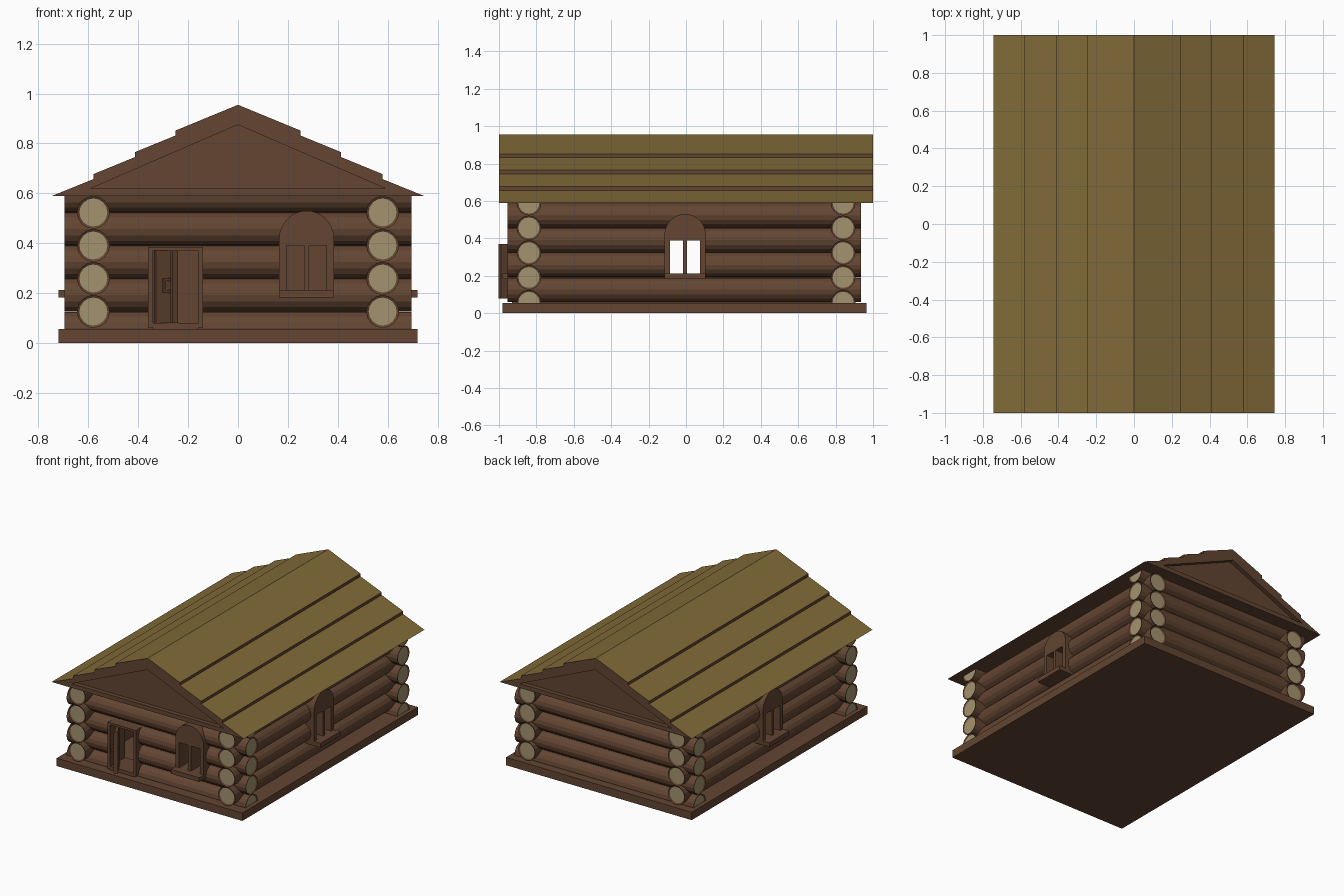
import bpy, bmesh, math
from mathutils import Matrix, Vector

cube = bpy.data.objects.get("Cube")
if cube:
    bpy.data.objects.remove(cube, do_unlink=True)


def material(name, color):
    m = bpy.data.materials.new(name)
    m.use_nodes = True
    m.diffuse_color = (*color, 1)
    m.node_tree.nodes["Principled BSDF"].inputs["Base Color"].default_value = (*color, 1)
    return m


BARK = material("brown timber", (0.125, 0.06, 0.032))
CUT = material("pale cut wood", (0.37, 0.29, 0.155))
ROOF = material("olive roof boards", (0.22, 0.145, 0.04))

GROUND, EAVE = 0.055, 0.59      # top of the plinth, underside of the roof
RADIUS = 0.066
FRONT, SIDE = 0.84, 0.58        # distance of wall log axes from the centre


def finish(name, bm, mats=(BARK,)):
    bmesh.ops.recalc_face_normals(bm, faces=bm.faces)
    mesh = bpy.data.meshes.new(name)
    bm.to_mesh(mesh)
    bm.free()
    for m in mats:
        mesh.materials.append(m)
    ob = bpy.data.objects.new(name, mesh)
    bpy.context.collection.objects.link(ob)
    return ob


def add_box(bm, x, y, z, matrix=Matrix()):
    """Box from (low, high) pairs on each axis."""
    lows, highs = zip(x, y, z)
    lo, hi = Vector(lows), Vector(highs)
    m = matrix @ Matrix.Translation((lo + hi) / 2) @ Matrix.Diagonal((*(hi - lo), 1))
    bmesh.ops.create_cube(bm, size=1, matrix=m)


def add_prism(bm, points, y0, y1, matrix=Matrix()):
    """Extrude an x-z outline along y."""
    face = bm.faces.new([bm.verts.new(matrix @ Vector((x, y0, z))) for x, z in points])
    new = bmesh.ops.extrude_face_region(bm, geom=[face])["geom"]
    move = matrix.to_3x3() @ Vector((0, y1 - y0, 0))
    bmesh.ops.translate(bm, verts=[g for g in new if isinstance(g, bmesh.types.BMVert)], vec=move)


def boxes(name, *parts, matrix=Matrix()):
    bm = bmesh.new()
    for p in parts:
        add_box(bm, *p, matrix)
    return finish(name, bm)


def carve(ob, cutters):
    """Cut openings and bake the result."""
    for c in cutters:
        mod = ob.modifiers.new("opening", 'BOOLEAN')
        mod.operation = 'DIFFERENCE'
        mod.solver = 'EXACT'
        mod.object = c
    graph = bpy.context.evaluated_depsgraph_get()
    mesh = bpy.data.meshes.new_from_object(ob.evaluated_get(graph))
    ob.modifiers.clear()
    ob.data = mesh


def log(name, along, offset, z, start, end):
    """Log with pale recessed ends, trimmed to the wall height."""
    bm = bmesh.new()
    turn = Matrix.Rotation(math.pi / 2, 4, 'Y' if along == 'x' else 'X')
    mid = (start + end) / 2
    place = (mid, offset, z) if along == 'x' else (offset, mid, z)
    bmesh.ops.create_cone(bm, cap_ends=True, segments=16, radius1=RADIUS, radius2=RADIUS,
                          depth=end - start, matrix=Matrix.Translation(place) @ turn)
    bmesh.ops.recalc_face_normals(bm, faces=bm.faces)
    caps = [f for f in bm.faces if len(f.verts) > 4]
    bmesh.ops.inset_individual(bm, faces=caps, thickness=0.01, depth=-0.006)
    for f in caps:
        f.material_index = 1
    for height, up in ((GROUND, -1), (EAVE, 1)):
        if abs(height - z) < RADIUS:
            bmesh.ops.bisect_plane(bm, geom=bm.verts[:] + bm.edges[:] + bm.faces[:],
                                   plane_co=(0, 0, height), plane_no=(0, 0, up), clear_outer=True)
            bmesh.ops.holes_fill(bm, edges=bm.edges[:])
    return finish(name, bm, (BARK, CUT))


# Plinth
boxes("base_slab", ((-0.72, 0.72), (-0.98, 0.965), (0, GROUND)))

# Openings: local frame has x along the wall and -y pointing outward
WINDOWS = {
    "front": (Matrix.Translation((0.275, 0, 0)), FRONT),
    "left": (Matrix.Translation((0, -0.005, 0)) @ Matrix.Rotation(math.pi / 2, 4, 'Z'), SIDE),
    "right": (Matrix.Translation((0, -0.005, 0)) @ Matrix.Rotation(-math.pi / 2, 4, 'Z'), SIDE),
}
cutters = {}
for wall, (m, d) in WINDOWS.items():
    cutters[wall] = [boxes(wall + "_window_cutter",
                           ((-0.1, 0.1), (-d - 0.2, -d + 0.2), (0.195, 0.42)), matrix=m)]
cutters["front"].append(boxes("door_cutter", ((-0.35, -0.15), (-1.05, -0.65), (0.06, 0.38))))
cutters["back"] = []

# Log walls with a flat inner lining
PITCH = 0.1325
for wall, s in (("front", -1), ("back", 1)):
    for i in range(5):
        ob = log(f"{wall}_log_{i + 1}", 'x', s * FRONT, GROUND + 0.004 + i * PITCH, -0.695, 0.695)
        carve(ob, cutters[wall])
    ob = boxes(wall + "_lining", ((-SIDE, SIDE), sorted((s * 0.77, s * FRONT)), (GROUND, EAVE)))
    carve(ob, cutters[wall])
for wall, s in (("right", -1), ("left", 1)):
    for i in range(4):
        ob = log(f"{wall}_log_{i + 1}", 'y', s * SIDE, 0.126 + i * PITCH, -0.955, 0.935)
        carve(ob, cutters[wall])
    ob = boxes(wall + "_lining", (sorted((s * 0.51, s * SIDE)), (-FRONT, FRONT), (GROUND, EAVE)))
    carve(ob, cutters[wall])
for group in cutters.values():
    for c in group:
        bpy.data.objects.remove(c, do_unlink=True)

# Arched windows: jambs, mullion, sill and solid arched head
for wall, (m, d) in WINDOWS.items():
    depth = (-d - 0.09, -d + 0.075)
    bm = bmesh.new()
    for x in ((-0.11, -0.08), (-0.01, 0.01), (0.08, 0.11)):
        add_box(bm, x, depth, (0.2, 0.39), m)
    add_box(bm, (-0.11, 0.11), (-d - 0.14, -d + 0.075), (0.183, 0.213), m)
    arc = [(0.11 * math.cos(a), 0.42 + 0.11 * math.sin(a))
           for a in (math.pi * i / 16 for i in range(17))]
    add_prism(bm, [(-0.11, 0.39), (0.11, 0.39)] + arc, *depth, m)
    finish(wall + "_window", bm)

# Door frame
deep = (-0.93, -0.765)
boxes("door_frame", ((-0.36, -0.34), deep, (0.06, 0.385)), ((-0.16, -0.14), deep, (0.06, 0.385)),
      ((-0.34, -0.16), deep, (0.37, 0.385)), ((-0.34, -0.16), deep, (0.055, 0.08)))

# Door leaf standing open, with raised boards and a pull handle
hinge = Matrix.Translation((-0.337, -0.86, 0)) @ Matrix.Rotation(math.radians(-60), 4, 'Z')
boxes("door_leaf", ((0, 0.16), (0, 0.02), (0.08, 0.37)),
      ((0.0, 0.015), (-0.006, 0), (0.08, 0.37)), ((0.145, 0.16), (-0.006, 0), (0.08, 0.37)),
      matrix=hinge)
boxes("door_handle", ((0.12, 0.132), (-0.03, -0.02), (0.2, 0.26)),
      ((0.12, 0.132), (-0.02, 0), (0.2, 0.212)), ((0.12, 0.132), (-0.02, 0), (0.248, 0.26)),
      matrix=hinge)

# Roof: stepped boards on each slope around a recessed gable
outer = [(0, 0.955), (0.25, 0.852), (0.25, 0.832), (0.414, 0.765), (0.414, 0.745),
         (0.58, 0.677), (0.58, 0.657), (0.745, EAVE)]
inner = [(0, EAVE), (0, 0.62), (0.59, 0.62), (0, 0.875)]
for name, s in (("left", 1), ("right", -1)):
    bm = bmesh.new()
    add_prism(bm, [(s * x, z) for x, z in outer + inner], -1, 1)
    bmesh.ops.recalc_face_normals(bm, faces=bm.faces)
    for f in bm.faces:
        f.material_index = int(f.normal.z > 0.5 and f.calc_center_median().z > 0.621)
    finish(name + "_roof_slope", bm, (BARK, ROOF))
bm = bmesh.new()
add_prism(bm, [(-0.59, 0.62), (0.59, 0.62), (0, 0.875)], -0.97, 0.97)
finish("gable_infill", bm)
